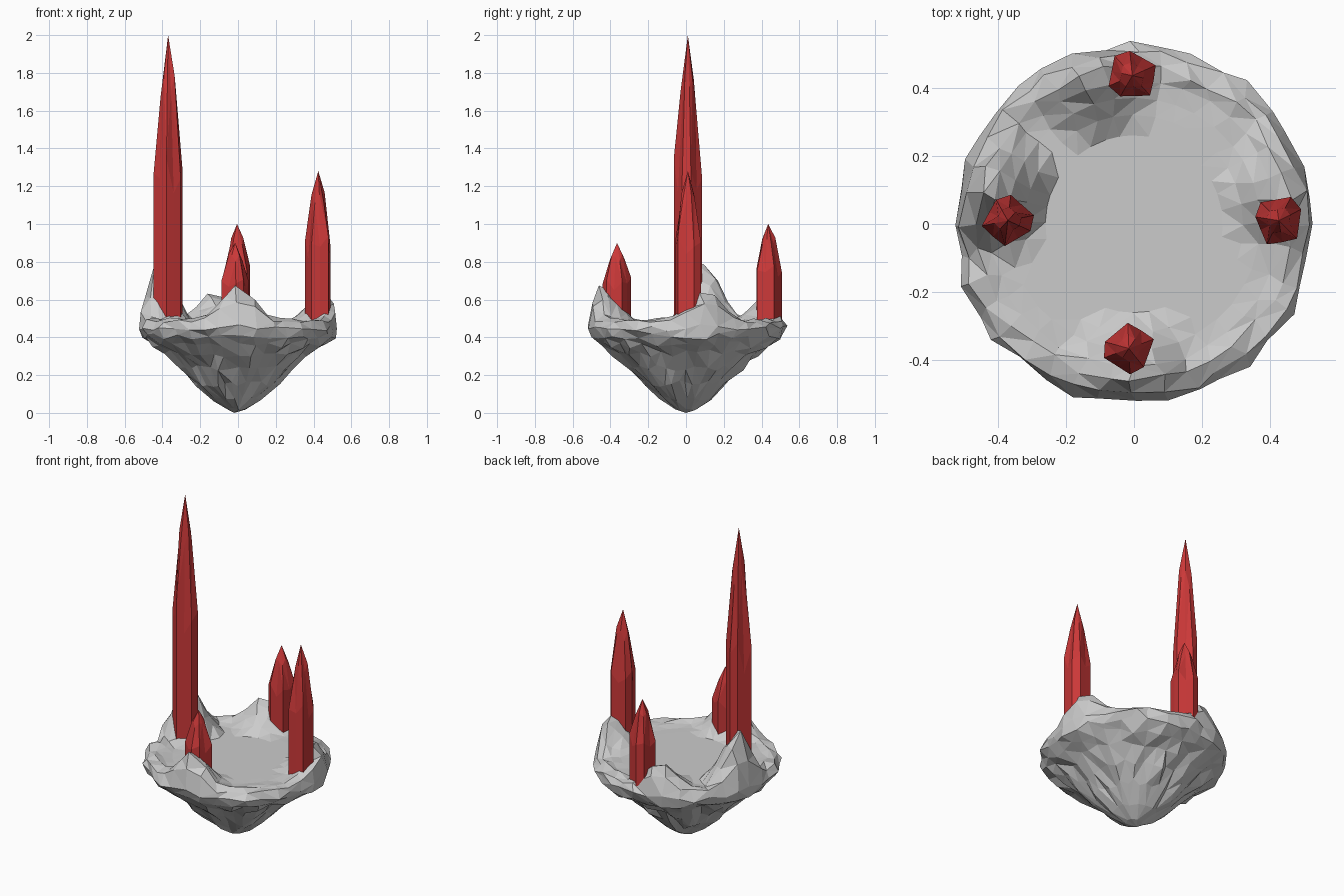
import bpy, bmesh, math, random
from mathutils import Vector

if "Cube" in bpy.data.objects:
    bpy.data.objects.remove(bpy.data.objects["Cube"])

random.seed(7)
SEG = 36

red = bpy.data.materials.new("crystal_red")
red.diffuse_color = (0.6, 0.04, 0.04, 1)
red.use_nodes = True
red.node_tree.nodes["Principled BSDF"].inputs["Base Color"].default_value = red.diffuse_color


def finish(bm, name, mat=None):
    bmesh.ops.triangulate(bm, faces=bm.faces[:], quad_method='SHORT_EDGE')
    bmesh.ops.recalc_face_normals(bm, faces=bm.faces[:])
    me = bpy.data.meshes.new(name)
    bm.to_mesh(me)
    bm.free()
    ob = bpy.data.objects.new(name, me)
    bpy.context.collection.objects.link(ob)
    if mat:
        me.materials.append(mat)
    return ob


def bridge(bm, a, b):
    n = len(a)
    for i in range(n):
        bm.faces.new((a[i], a[(i + 1) % n], b[(i + 1) % n], b[i]))


# mounds on the rim: x, y, height above the flat, width
MOUNDS = [(-0.42, 0.10, 0.30, 0.19), (0.45, 0.10, 0.15, 0.19),
          (0.0, -0.45, 0.18, 0.20), (-0.13, 0.44, 0.15, 0.20)]


def mound(x, y):
    return max(h * min(1, 1.2 * max(0, 1 - math.hypot(x - mx, y - my) / w) ** 1.2)
               for mx, my, h, w in MOUNDS)


# floating rock: (radius, height, jitter, share of mound height)
PROFILE = [(0.05, 0.02, 0.006, 0), (0.13, 0.075, 0.014, 0), (0.22, 0.155, 0.018, 0),
           (0.30, 0.24, 0.02, 0), (0.38, 0.315, 0.02, 0), (0.455, 0.36, 0.018, 0),
           (0.505, 0.405, 0.017, 0), (0.527, 0.445, 0.014, 0.1),
           (0.505, 0.485, 0.012, 0.7), (0.46, 0.492, 0.012, 1),
           (0.42, 0.482, 0.006, 1), (0.37, 0.48, 0.001, 1), (0.32, 0.48, 0, 1),
           (0.26, 0.48, 0, 0)]
bm = bmesh.new()
rings = []
for k, (r, z, j, m) in enumerate(PROFILE):
    n = 9 if k == 0 else 18 if k == 1 else SEG
    ring = []
    for i in range(n):
        a = 2 * math.pi * (i + random.uniform(-0.2, 0.2)) / n
        rr = r + random.uniform(-j, j)
        x, y = rr * math.cos(a), rr * math.sin(a)
        ring.append(bm.verts.new((x, y, z + random.uniform(-j, j) + m * mound(x, y))))
    rings.append(ring)
tip = bm.verts.new((-0.02, 0, 0))
for i in range(9):
    bm.faces.new((tip, rings[0][(i + 1) % 9], rings[0][i]))
for a, b in zip(rings, rings[1:]):
    if len(a) == len(b):
        bridge(bm, a, b)
    else:  # ring with twice as many sides
        n = len(a)
        for i in range(n):
            c, d = a[i], a[(i + 1) % n]
            e, f, g = b[2 * i], b[2 * i + 1], b[(2 * i + 2) % (2 * n)]
            bm.faces.new((c, f, e))
            bm.faces.new((c, d, f))
            bm.faces.new((d, g, f))
bm.faces.new(rings[-1])
finish(bm, "floating_rock")


# crystal: fluted shaft with uneven shoulders and a faceted point
def crystal(name, x, y, z0, z1, turn):
    bm = bmesh.new()
    n, h = 10, z1 - z0
    rad = [0.078, 0.062, 0.076, 0.070, 0.060, 0.078, 0.064, 0.075, 0.060, 0.073]
    shoulder = [0.53, 0.46, 0.50, 0.55, 0.42, 0.52, 0.50, 0.57, 0.45, 0.50]
    base, mid, top = [], [], []
    for i in range(n):
        a = turn + 2 * math.pi * i / n
        c, s = math.cos(a), math.sin(a)
        r = rad[i]
        base.append(bm.verts.new((x + r * c, y + r * s, z0)))
        mid.append(bm.verts.new((x + r * c, y + r * s, z0 + h * shoulder[i])))
        q = 0.52 * r
        t = 0.82 + 0.04 * math.sin(2.3 * i)
        top.append(bm.verts.new((x + q * c, y + q * s, z0 + h * t)))
    bridge(bm, base, mid)
    bridge(bm, mid, top)
    peak = bm.verts.new((x, y, z1))
    for i in range(n):
        bm.faces.new((top[i], top[(i + 1) % n], peak))
    bm.faces.new(base[::-1])
    finish(bm, name, red)


crystal("tall_crystal_left", -0.37, 0.01, 0.48, 2.0, 0.2)
crystal("crystal_right", 0.425, 0.01, 0.48, 1.28, 1.1)
crystal("crystal_back", -0.005, 0.435, 0.49, 1.0, 2.3)
crystal("crystal_front", -0.015, -0.365, 0.47, 0.9, 3.5)
